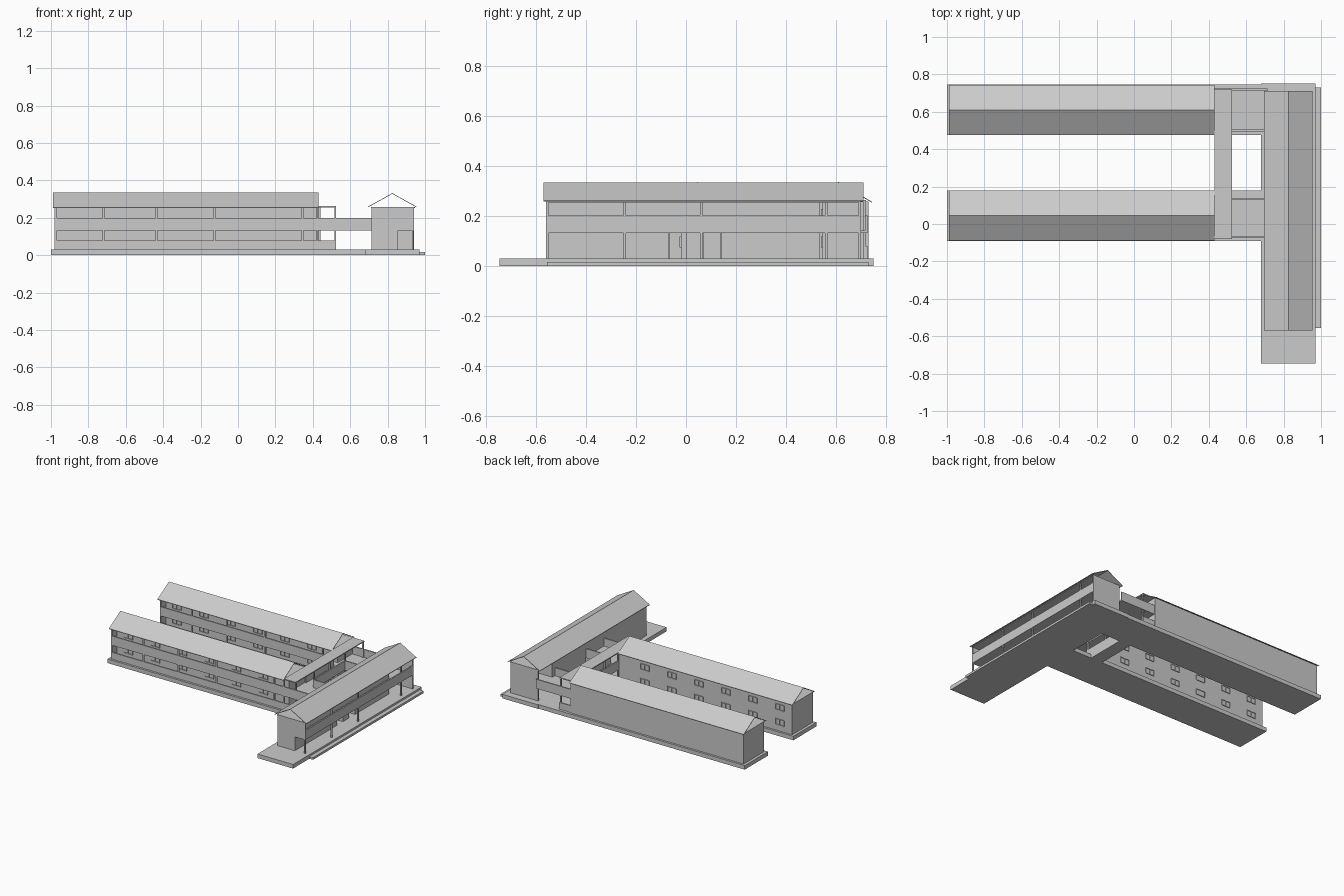
import bpy, bmesh

if "Cube" in bpy.data.objects:
    bpy.data.objects.remove(bpy.data.objects["Cube"])


def boxes(name, items):
    """One mesh made of axis-aligned boxes (x0, x1, y0, y1, z0, z1)."""
    bm = bmesh.new()
    for x0, x1, y0, y1, z0, z1 in items:
        r = bmesh.ops.create_cube(bm, size=1)
        for v in r["verts"]:
            v.co = ((x0 + x1) / 2 + v.co.x * (x1 - x0),
                    (y0 + y1) / 2 + v.co.y * (y1 - y0),
                    (z0 + z1) / 2 + v.co.z * (z1 - z0))
    return finish(name, bm)


def finish(name, bm):
    bmesh.ops.recalc_face_normals(bm, faces=bm.faces)
    me = bpy.data.meshes.new(name)
    bm.to_mesh(me)
    bm.free()
    ob = bpy.data.objects.new(name, me)
    bpy.context.collection.objects.link(ob)
    return ob


def gable_roof(name, a0, a1, b0, b1, z0, z1, along_x, t=0.004):
    """Thin chevron roof with open gables, running from a0 to a1."""
    mid = (b0 + b1) / 2
    prof = [(b0, z0), (mid, z1), (b1, z0), (b1, z0 - t), (mid, z1 - t), (b0, z0 - t)]
    bm = bmesh.new()
    rings = []
    for a in (a0, a1):
        rings.append([bm.verts.new((a, b, z) if along_x else (b, a, z)) for b, z in prof])
    for i in range(6):
        j = (i + 1) % 6
        bm.faces.new((rings[0][i], rings[0][j], rings[1][j], rings[1][i]))
    for r in rings:
        bm.faces.new((r[0], r[1], r[4], r[5]))
        bm.faces.new((r[1], r[2], r[3], r[4]))
    return finish(name, bm)


def window(x, y, z, w=0.07, h=0.04, d=0.005, b=0.004):
    """Double-pane frame on a wall facing along y."""
    bars = [(x + k * w / 2 - b / 2, x + k * w / 2 + b / 2, y - d, y + d, z - h / 2, z + h / 2)
            for k in (-1, 0, 1)]
    bars += [(x - w / 2, x + w / 2, y - d, y + d, zz - b / 2, zz + b / 2)
             for zz in (z - h / 2, z + h / 2)]
    return bars


G, T = 0.03, 0.01          # plinth top, wall thickness
F0, F1 = 0.132, 0.142      # upper floor slab
P0, P1 = 0.08, 0.20        # parapet tops
C = 0.252                  # ceiling underside

# Plinths and step
boxes("main_plinth", [(0.68, 0.97, -0.745, 0.75, 0, G)])
boxes("entrance_step", [(0.97, 1.0, -0.555, 0.73, 0, 0.016)])
boxes("link_plinth", [(0.43, 0.525, 0.18, 0.48, 0, G)])


def wing(tag, dy, north_windows):
    s, wall, n = -0.075 + dy, -0.02 + dy, 0.165 + dy
    boxes(tag + "_plinth", [(-1, 0.68, -0.09 + dy, 0.18 + dy, 0, G)])
    # Rooms and closed west end wall
    boxes(tag + "_rooms", [(-0.98, 0.43, wall, n, G, C)])
    boxes(tag + "_end_wall", [(-0.98, -0.97, s, wall, G, C)])
    # Gallery floor, ceiling and parapets
    boxes(tag + "_gallery_floor", [(-0.98, 0.43, s, wall, F0, F1)])
    boxes(tag + "_ceiling", [(-0.985, 0.43, s - 0.005, n, C, C + 0.005)])
    end = 0.525 if dy == 0 else 0.43
    boxes(tag + "_gallery_parapets", [(-0.98, end, s, s + T, G, P0),
                                      (-0.98, end, s, s + T, F0, P1)])
    # Gallery columns
    boxes(tag + "_gallery_columns",
          [(x - 0.005, x + 0.005, s + 0.001, s + T, G, C)
           for x in (-0.974, -0.72, -0.435, -0.125, 0.345, 0.424)])
    # Windows on the gallery wall and the courtyard wall
    bars = []
    for i in range(6):
        for z in (0.095, 0.205):
            x = -0.88 + 0.22 * i
            bars += window(x, wall, z)
            if north_windows:
                bars += window(x, n, z)
    boxes(tag + "_windows", bars)
    gable_roof(tag + "_roof", -0.99, 0.43, -0.088 + dy, 0.178 + dy, 0.256, 0.335, True)


wing("front_wing", 0, True)
wing("rear_wing", 0.565, False)

# Open link between the wings: deck, flat roof, columns, parapets
X0, X1 = 0.43, 0.525
boxes("link_deck", [(X0, X1, -0.075, 0.725, F0, F1)])
boxes("link_roof", [(X0, X1, -0.08, 0.72, 0.255, 0.262)])
boxes("link_columns", [(x - T, x, y, y + T, G, 0.255)
                       for x in (X1,) for y in (-0.074, 0.135, 0.32, 0.495, 0.708)]
      + [(X0, X0 + T, y, y + T, G, 0.255) for y in (0.165, 0.32, 0.48)])
par = []
for z0, z1 in ((G, P0), (F0, P1)):
    par += [(X0, X0 + T, 0.165, 0.49, z0, z1), (X1 - T, X1, 0.145, 0.495, z0, z1),
            (X0, X1, 0.715, 0.725, z0, z1)]
boxes("link_parapets", par)

# Roofless bridges from the link to the main block
for tag, y0, y1 in (("front_bridge", -0.075, 0.14), ("rear_bridge", 0.495, 0.725)):
    boxes(tag, [(X1, 0.715, y0, y1, F0, F1),
                (X1, 0.715, y0, y0 + T, F1, P1),
                (X1, 0.715, y1 - T, y1, F1, P1)])

# Main block: end walls, rooms with passages, gallery
MX0, MX1, MW = 0.715, 0.94, 0.855
MY0, MY1 = -0.56, 0.70
boxes("main_front_wall", [(MX0, MW, MY0, MY0 + T, G, C), (MW, MX1, MY0, MY0 + T, F0, C)])
boxes("main_rear_wall", [(MX0, MX1, MY1 - T, MY1, G, C)])
boxes("main_rooms_lower", [(MX0, MW, MY0 + T, -0.07, G, F0),
                           (MX0, MW, 0.0, 0.07, G, F0),
                           (MX0, MW, 0.14, 0.535, G, F0)])
boxes("main_rooms_upper", [(MX0, MW, MY0 + T, 0.535, F1, C)])
boxes("main_upper_floor", [(MX0, MX1, MY0 + T, MY1 - T, F0, F1)])
boxes("main_ceiling", [(MX0 - 0.005, MX1 + 0.005, MY0, MY1, C, C + 0.006)])
boxes("main_parapet", [(MX1 - T, MX1, MY0 + T, MY1 - T, F0, P1)])
boxes("main_columns", [(MX1 - T, MX1 - 0.001, y - 0.005, y + 0.005, G, C)
                       for y in (-0.554, -0.245, 0.06, 0.56, 0.694)])
gable_roof("main_roof", -0.57, 0.71, 0.695, 0.955, 0.26, 0.332, False)
